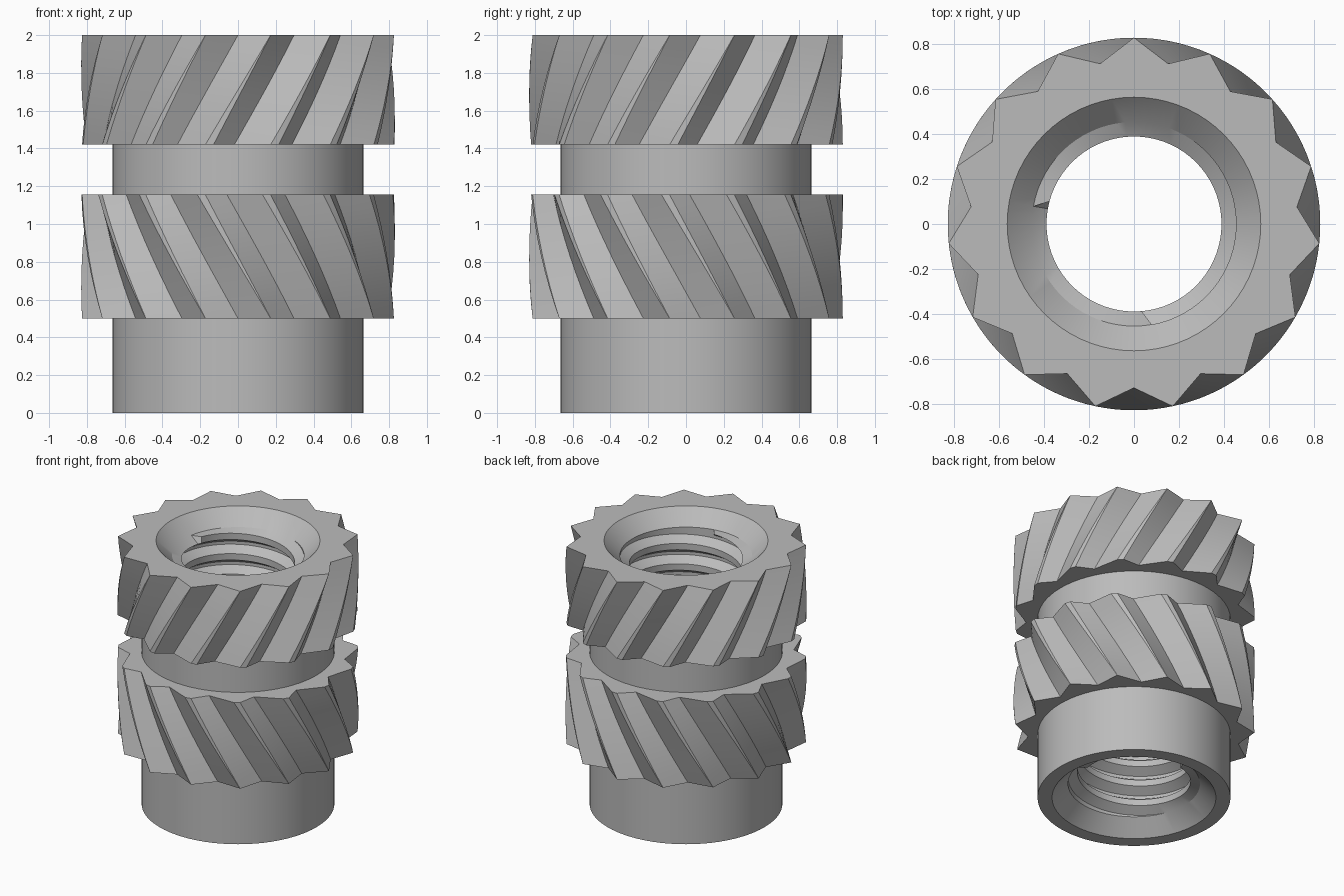
import bpy, bmesh
from math import sin, cos, pi, radians

if "Cube" in bpy.data.objects:
    bpy.data.objects.remove(bpy.data.objects["Cube"])

SEG = 72
TEETH = 15
TIP_R, NECK_R, RIM_R = 0.83, 0.665, 0.565
ROOT_R, CREST_R, PITCH = 0.455, 0.39, 0.155
HEIGHT, CHAMFER = 2.0, 0.11

metal = bpy.data.materials.new("grey metal")
metal.use_nodes = True
metal.diffuse_color = (0.5, 0.5, 0.5, 1)
metal.node_tree.nodes["Principled BSDF"].inputs["Base Color"].default_value = (0.5, 0.5, 0.5, 1)


def polar(r, a, z):
    return (r * cos(a), r * sin(a), z)


def finish(bm, name):
    bmesh.ops.remove_doubles(bm, verts=bm.verts[:], dist=1e-4)
    bmesh.ops.recalc_face_normals(bm, faces=bm.faces[:])
    mesh = bpy.data.meshes.new(name)
    bm.to_mesh(mesh)
    bm.free()
    mesh.materials.append(metal)
    obj = bpy.data.objects.new(name, mesh)
    bpy.context.collection.objects.link(obj)
    bpy.ops.object.select_all(action='DESELECT')
    obj.select_set(True)
    bpy.context.view_layer.objects.active = obj
    bpy.ops.object.shade_smooth_by_angle(angle=radians(20))


# Threaded sleeve: outer wall, rims, chamfers and helical bore in one profile
def sleeve_column(turn):
    low, high = CHAMFER, HEIGHT - CHAMFER
    pts = [(RIM_R, HEIGHT), (NECK_R, HEIGHT - 0.05), (NECK_R, 0), (RIM_R, 0), (ROOT_R, low)]
    for k in range(-1, int(HEIGHT / PITCH) + 2):
        for step, r in ((0, ROOT_R), (0.15, ROOT_R), (0.42, CREST_R), (0.73, CREST_R)):
            z = (k + step + turn) * PITCH
            inside = low < z < high
            pts.append((r if inside else ROOT_R, min(max(z, low), high)))
    return pts + [(ROOT_R, high)]


bm = bmesh.new()
columns = []
for i in range(SEG + 1):
    a = 2 * pi * i / SEG
    columns.append([bm.verts.new(polar(r, a, z)) for r, z in sleeve_column(i / SEG)])
for c, d in zip(columns, columns[1:]):
    for j in range(len(c)):
        k = (j + 1) % len(c)
        bm.faces.new((c[j], d[j], d[k], c[k]))
finish(bm, "threaded_sleeve")


# Knurled band: V grooves twist from a sharp end to an end with narrow flats
def knurl(name, z_sharp, z_flat, twist, levels=8):
    bm = bmesh.new()

    def ring(points):
        return [bm.verts.new(p) for p in points]

    def skin(a, b):
        for j in range(len(a)):
            k = (j + 1) % len(a)
            bm.faces.new((a[j], a[k], b[k], b[j]))

    rings = []
    for n in range(levels + 1):
        t = n / levels
        z = z_sharp + (z_flat - z_sharp) * t
        flat = 0.05 + 2.95 * t
        pts = []
        for k in range(TEETH):
            base = 90 + 360 / TEETH * k - twist * t
            valley = 12 - 1.5 * t
            for deg, r in ((0, TIP_R), (flat, TIP_R), (valley, 0.73 + 0.015 * t)):
                pts.append(polar(r, radians(base + deg), z))
        rings.append(ring(pts))
    for a, b in zip(rings, rings[1:]):
        skin(a, b)

    inner = [ring(polar(RIM_R, 2 * pi * i / SEG, z) for i in range(SEG))
             for z in (z_sharp, z_flat)]
    skin(*inner)
    # Flat end faces between the toothed edge and the inner circle
    for outer, hole in ((rings[0], inner[0]), (rings[-1], inner[1])):
        edges = [bm.edges.get((loop[j - 1], loop[j]))
                 for loop in (outer, hole) for j in range(len(loop))]
        bmesh.ops.triangle_fill(bm, use_beauty=True, edges=edges)
    finish(bm, name)


knurl("upper_knurl", HEIGHT, 1.42, 24)
knurl("lower_knurl", 0.5, 1.155, 27)
